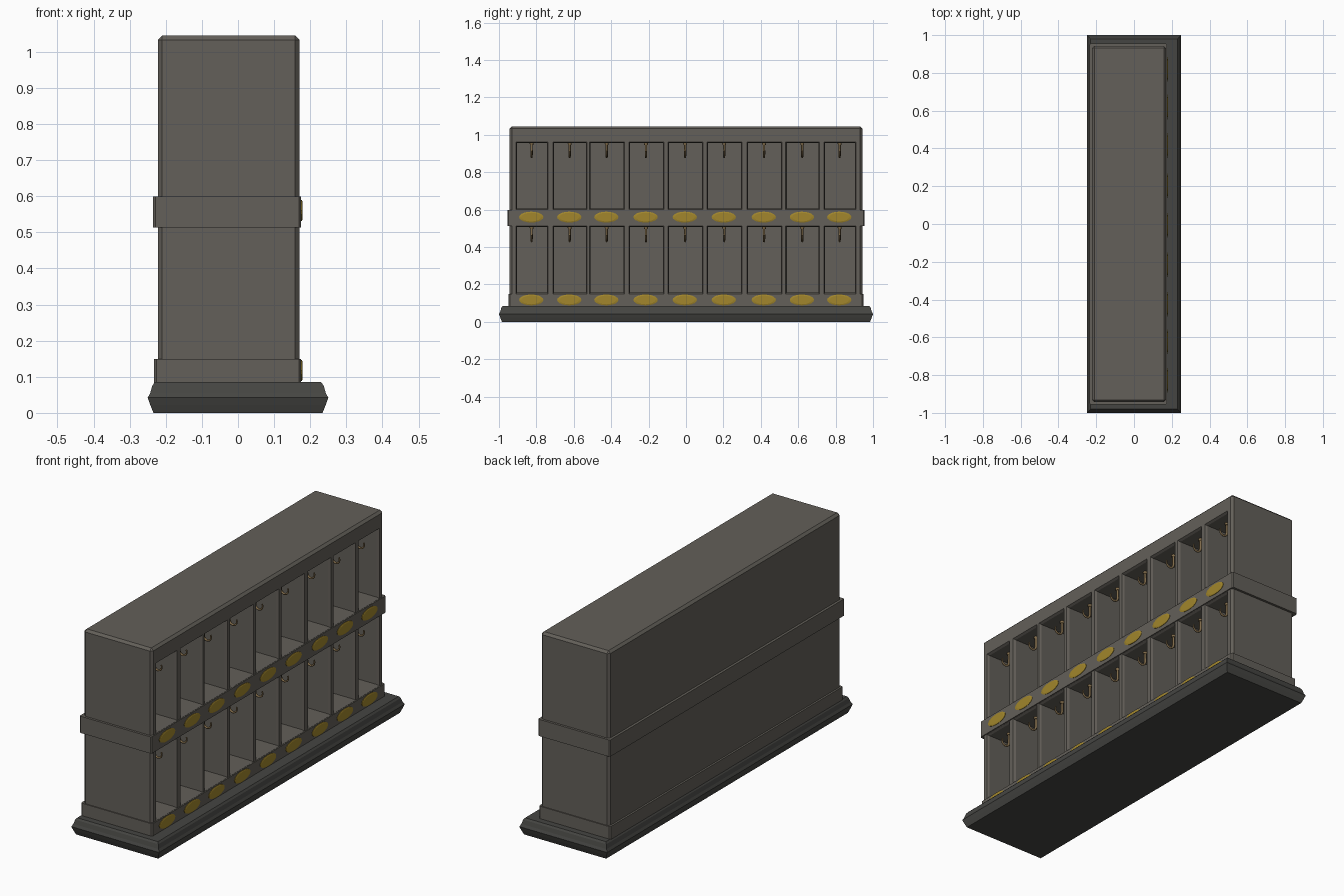
import bpy, bmesh, math

if "Cube" in bpy.data.objects:
    bpy.data.objects.remove(bpy.data.objects["Cube"])

def material(name, rgb):
    m = bpy.data.materials.new(name)
    m.diffuse_color = (*rgb, 1)
    m.use_nodes = True
    m.node_tree.nodes["Principled BSDF"].inputs["Base Color"].default_value = m.diffuse_color
    return m

STONE = material("warm_grey", (0.125, 0.115, 0.1))
DARK = material("dark_grey", (0.06, 0.06, 0.055))
GOLD = material("gold", (0.36, 0.24, 0.025))
BRASS = material("brass", (0.22, 0.15, 0.07))

COLUMNS = [(-.909, -.738), (-.711, -.529), (-.516, -.328), (-.306, -.118), (-.096, .091),
           (.112, .300), (.326, .513), (.533, .714), (.738, .909)]
ROWS = [(.15, .512), (.60, .962)]

def finish(bm, name, mat):
    bmesh.ops.recalc_face_normals(bm, faces=bm.faces)
    me = bpy.data.meshes.new(name)
    bm.to_mesh(me)
    bm.free()
    ob = bpy.data.objects.new(name, me)
    bpy.context.collection.objects.link(ob)
    if mat:
        me.materials.append(mat)
    return ob

def loft(bm, rings):
    """Skin a list of equal-length point rings and cap both ends."""
    vs = [[bm.verts.new(p) for p in ring] for ring in rings]
    n = len(vs[0])
    for a, b in zip(vs, vs[1:]):
        for i in range(n):
            bm.faces.new((a[i], a[(i + 1) % n], b[(i + 1) % n], b[i]))
    bm.faces.new(vs[0])
    bm.faces.new(vs[-1])

def rect_z(x0, x1, y, z):
    return [(x0, -y, z), (x1, -y, z), (x1, y, z), (x0, y, z)]

def rect_x(x, y0, y1, z0, z1, inset=0):
    y0, y1, z0, z1 = y0 + inset, y1 - inset, z0 + inset, z1 - inset
    return [(x, y0, z0), (x, y1, z0), (x, y1, z1), (x, y0, z1)]

def block(name, x0, x1, y, z0, z1, bevel):
    bm = bmesh.new()
    loft(bm, [rect_z(x0, x1, y, z0), rect_z(x0, x1, y, z1)])
    # chamfer upright corners and, for the cabinet, the top rim
    edges = [e for e in bm.edges if min(v.co.z for v in e.verts) > z1 - .001 and name == "cabinet"
             or abs(e.verts[0].co.z - e.verts[1].co.z) > .01]
    bmesh.ops.bevel(bm, geom=edges, offset=bevel, segments=1, affect='EDGES')
    return finish(bm, name, STONE)

# moulded plinth
bm = bmesh.new()
profile = [(0, .016), (.022, .007), (.042, 0), (.055, .007), (.076, .013), (.085, .02)]
loft(bm, [rect_z(-.25 + d, .25 - d, 1 - d, z) for z, d in profile])
finish(bm, "plinth", DARK)

# cabinet body with 18 pigeonholes cut into the +x face
cabinet = block("cabinet", -.222, .170, .943, .08, 1.045, .012)
bm = bmesh.new()
for y0, y1 in COLUMNS:
    for z0, z1 in ROWS:
        loft(bm, [rect_x(-.19, y0, y1, z0, z1, .006), rect_x(.158, y0, y1, z0, z1, .006),
                  rect_x(.170, y0, y1, z0, z1), rect_x(.2, y0, y1, z0, z1)])
cutter = finish(bm, "pigeonhole_cutter", None)
cutter.hide_render = True
mod = cabinet.modifiers.new("pigeonholes", 'BOOLEAN')
mod.operation = 'DIFFERENCE'
mod.solver = 'EXACT'
mod.object = cutter
bpy.context.view_layer.objects.active = cabinet
bpy.ops.object.modifier_apply(modifier=mod.name)
bpy.data.objects.remove(cutter)

# raised bands below each row
block("lower_band", -.232, .175, .948, .08, .149, .006)
block("middle_band", -.235, .175, .955, .513, .599, .006)

# shallow domed oval plates on the bands
def oval(y, z, x, s):
    return [(x, y + .065 * s * math.cos(a), z + .029 * s * math.sin(a))
            for a in (i * math.tau / 20 for i in range(20))]

bm = bmesh.new()
for y0, y1 in COLUMNS:
    for z in (.117, .56):
        c = (y0 + y1) / 2 - .004
        loft(bm, [oval(c, z, .172, 1), oval(c, z, .177, 1), oval(c, z, .179, .8)])
finish(bm, "oval_plates", GOLD)

# hooks hanging from the pigeonhole ceilings
def hook_ring(x, z, y, r, tilt):
    return [(x + r * math.cos(a) * math.cos(tilt), y + r * math.sin(a),
             z + r * math.cos(a) * math.sin(tilt))
            for a in (i * math.tau / 8 for i in range(8))]

bm = bmesh.new()
for y0, y1 in COLUMNS:
    for _, z1 in ROWS:
        c, top = (y0 + y1) / 2 - .002, z1 - .005
        loft(bm, [hook_ring(.10, top, c, .011, 0), hook_ring(.10, top - .012, c, .009, 0)])
        rings = [hook_ring(.10, top - .01, c, .006, 0), hook_ring(.10, top - .03, c, .006, 0)]
        for i in range(8):
            a = math.radians(i * 30)
            rings.append(hook_ring(.10 + .022 - .022 * math.cos(a), top - .055 - .022 * math.sin(a),
                                   c, .0065 - .0004 * i, a))
        loft(bm, rings)
hooks = finish(bm, "hooks", BRASS)
bpy.context.view_layer.objects.active = hooks
hooks.select_set(True)
bpy.ops.object.shade_smooth_by_angle(angle=math.radians(50))
